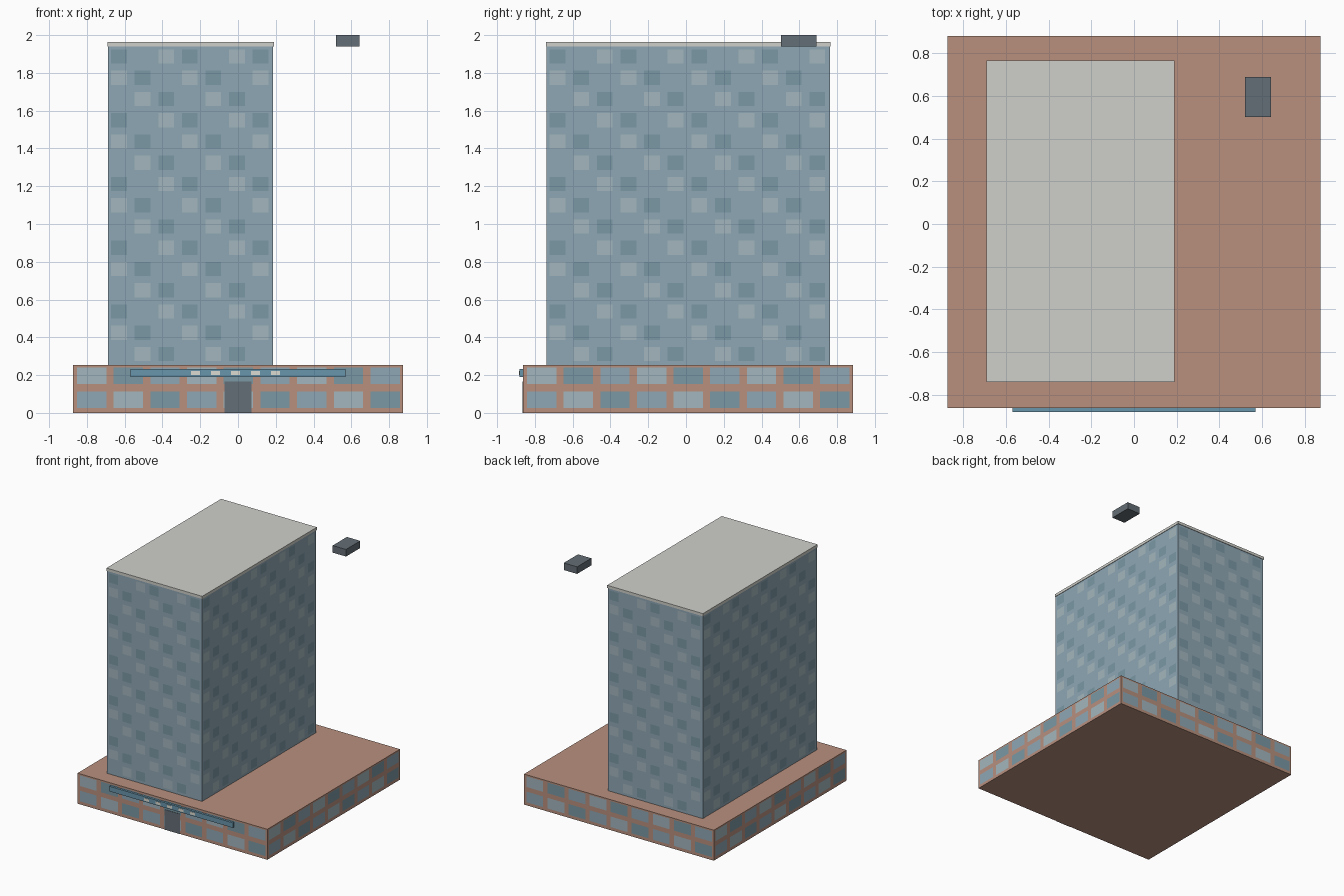
import bpy, bmesh
from mathutils import Vector

if "Cube" in bpy.data.objects:
    bpy.data.objects.remove(bpy.data.objects["Cube"])


def mat(name, r, g, b):
    m = bpy.data.materials.new(name)
    m.diffuse_color = [((v / 255 + 0.055) / 1.055) ** 2.4 for v in (r, g, b)] + [1]
    m.use_nodes = True
    m.node_tree.nodes["Principled BSDF"].inputs["Base Color"].default_value = m.diffuse_color
    return m


brick = mat("brick", 184, 144, 126)
glass = mat("glass", 143, 167, 181)
glass_light = mat("glass_light", 163, 182, 189)
glass_dark = mat("glass_dark", 122, 152, 165)
concrete = mat("concrete", 207, 207, 202)
metal = mat("metal", 100, 110, 118)
canopy_blue = mat("canopy_blue", 105, 150, 172)
lamp = mat("lamp", 222, 220, 210)


def finish(name, bm, mats):
    bmesh.ops.recalc_face_normals(bm, faces=bm.faces)
    me = bpy.data.meshes.new(name)
    bm.to_mesh(me)
    bm.free()
    for m in mats:
        me.materials.append(m)
    ob = bpy.data.objects.new(name, me)
    bpy.context.collection.objects.link(ob)
    return ob


def box(name, lo, hi, m):
    bm = bmesh.new()
    bmesh.ops.create_cube(bm, size=1)
    lo, hi = Vector(lo), Vector(hi)
    for v in bm.verts:
        v.co = (lo + hi) / 2 + v.co * (hi - lo)
    return finish(name, bm, [m])


def cuts(n, a, b):
    """Fractions 0..1 of window edges for n equal bays."""
    return [0] + [(i + f) / n for i in range(n) for f in (a, b)] + [1]


def windowed_block(name, lo, hi, cols, rows, span_u, span_v, mats, order):
    """Closed block whose four walls carry flush, coloured window panes."""
    bm = bmesh.new()
    (x0, y0, z0), (x1, y1, z1) = lo, hi
    corners = [(x0, y0), (x1, y0), (x1, y1), (x0, y1)]
    vs = cuts(rows, *span_v)
    for k in range(4):
        a, b = Vector(corners[k]), Vector(corners[(k + 1) % 4])
        us = cuts(cols[k % 2], *span_u)
        grid = []
        for v in vs:
            z = z0 + (z1 - z0) * v
            grid.append([bm.verts.new((*a.lerp(b, u), z)) for u in us])
        for j in range(len(vs) - 1):
            for i in range(len(us) - 1):
                f = bm.faces.new((grid[j][i], grid[j][i + 1],
                                  grid[j + 1][i + 1], grid[j + 1][i]))
                if i % 2 and j % 2:
                    col, row = i // 2, rows - 1 - j // 2
                    f.material_index = order[(col - row) % 3]
    bmesh.ops.remove_doubles(bm, verts=bm.verts, dist=1e-5)
    caps = bmesh.ops.holes_fill(bm, edges=bm.edges, sides=0)["faces"]
    for f in caps:
        f.material_index = 0
    return finish(name, bm, mats)


# Wide brick base with two rows of windows
windowed_block("podium", (-0.874, -0.863, 0), (0.874, 0.883, 0.254), (9, 9), 2,
               (0.11, 0.91), (0.2, 0.9),
               [brick, glass, glass_light, glass_dark], (2, 3, 1))

# Glass tower with a diagonal pattern of panes
windowed_block("tower", (-0.688, -0.738, 0.254), (0.186, 0.762, 1.941), (7, 12), 15,
               (0.13, 0.8), (0.18, 0.85),
               [glass, glass_light, glass_dark], (2, 0, 1))

# Roof slab and the separate rooftop unit
box("roof_slab", (-0.692, -0.742, 1.941), (0.19, 0.766, 1.964), concrete)
box("rooftop_unit", (0.52, 0.503, 1.941), (0.643, 0.69, 2.0), metal)

# Entrance door and the fascia band above it
box("door", (-0.072, -0.866, 0), (0.072, -0.86, 0.167), metal)
box("fascia", (-0.569, -0.881, 0.191), (0.569, -0.863, 0.233), canopy_blue)

# Five small lit panels on the fascia
for i in range(5):
    x = -0.225 + i * 0.106
    box(f"fascia_panel_{i + 1}", (x - 0.024, -0.883, 0.2), (x + 0.024, -0.88, 0.222), lamp)
